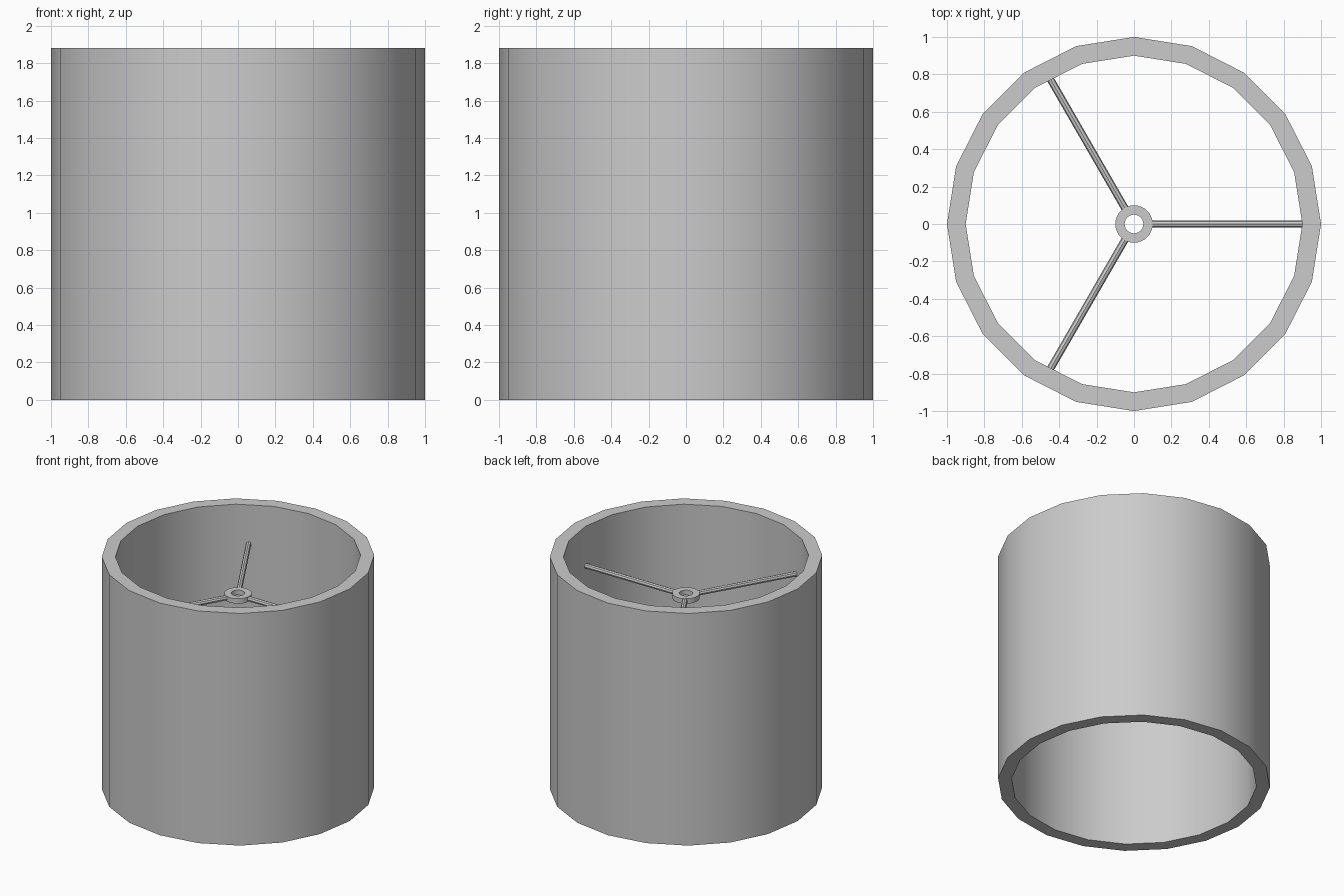
import bpy, bmesh, math
from mathutils import Matrix

if "Cube" in bpy.data.objects:
    bpy.data.objects.remove(bpy.data.objects["Cube"])

HEIGHT = 1.88
FITTER_Z = 1.56


def tube(name, r_out, r_in, z0, z1, sides):
    """Closed ring with a rectangular section, vertex on the +x axis."""
    bm = bmesh.new()
    section = [(r_out, z0), (r_out, z1), (r_in, z1), (r_in, z0)]
    rings = []
    for i in range(sides):
        a = 2 * math.pi * i / sides
        rings.append([bm.verts.new((r * math.cos(a), r * math.sin(a), z)) for r, z in section])
    for i in range(sides):
        a, b = rings[i], rings[(i + 1) % sides]
        for k in range(4):
            n = (k + 1) % 4
            bm.faces.new((a[k], b[k], b[n], a[n]))
    bmesh.ops.recalc_face_normals(bm, faces=bm.faces)
    return finish(name, bm)


def rod(name, r0, r1, radius, z, angle, sides=8):
    """Radial rod running from radius r0 to r1."""
    bm = bmesh.new()
    m = (Matrix.Rotation(angle, 4, 'Z') @ Matrix.Translation(((r0 + r1) / 2, 0, z))
         @ Matrix.Rotation(math.pi / 2, 4, 'Y'))
    bmesh.ops.create_cone(bm, cap_ends=True, segments=sides, radius1=radius,
                          radius2=radius, depth=r1 - r0, matrix=m)
    return finish(name, bm)


def finish(name, bm):
    mesh = bpy.data.meshes.new(name)
    bm.to_mesh(mesh)
    bm.free()
    obj = bpy.data.objects.new(name, mesh)
    bpy.context.collection.objects.link(obj)
    bpy.ops.object.select_all(action='DESELECT')
    obj.select_set(True)
    bpy.context.view_layer.objects.active = obj
    bpy.ops.object.shade_smooth_by_angle(angle=math.radians(30))
    return obj


# Drum shade wall
tube("shade_wall", 1.0, 0.9, 0, HEIGHT, 20)

# Fitter ring in the middle
tube("fitter_ring", 0.1, 0.05, FITTER_Z - 0.02, FITTER_Z + 0.02, 32)

# Three spokes holding the ring
for i in range(3):
    rod(f"spoke_{i + 1}", 0.085, 0.91, 0.02, FITTER_Z, math.radians(120 * i))
